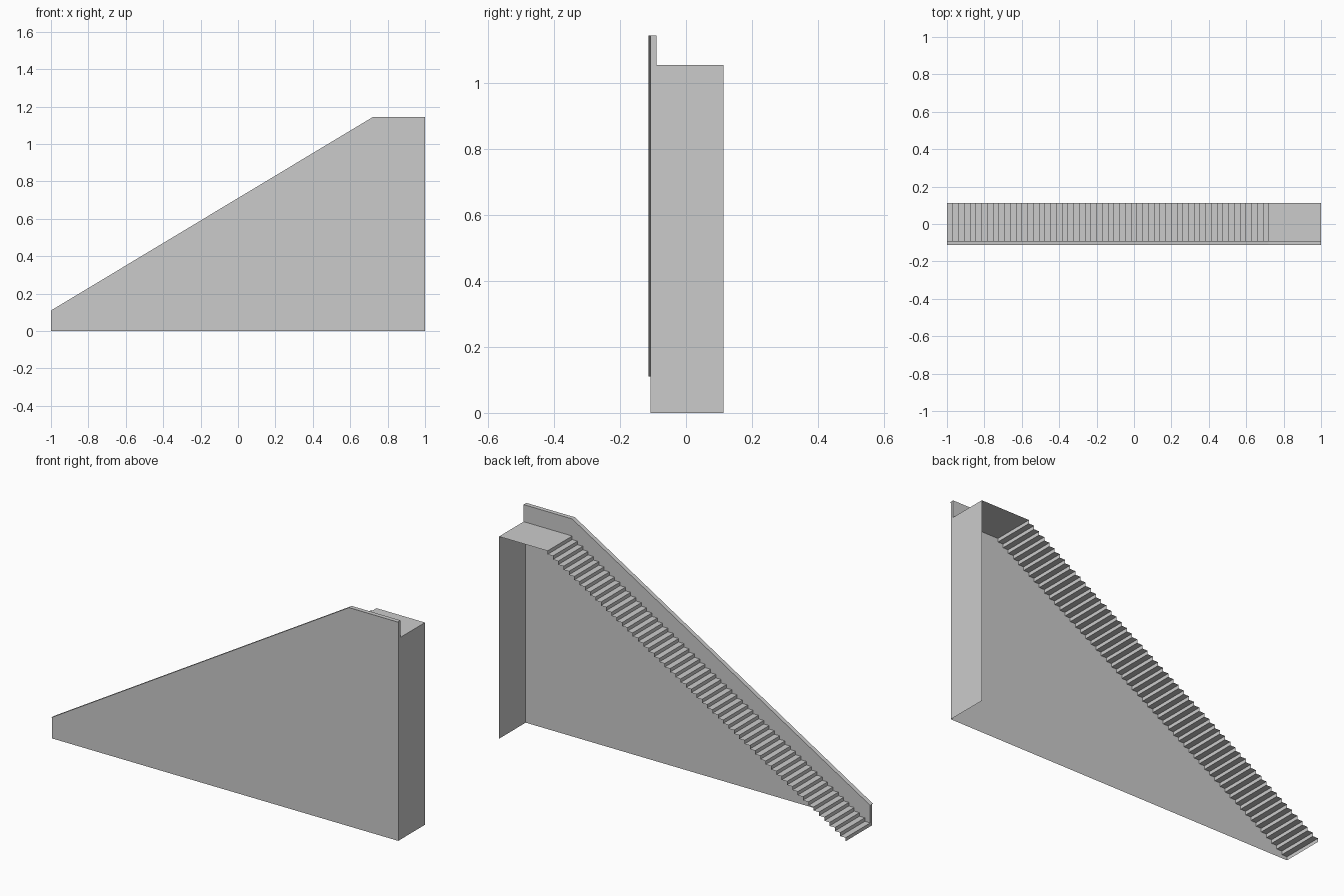
import bpy

if "Cube" in bpy.data.objects:
    bpy.data.objects.remove(bpy.data.objects["Cube"])

STEPS = 56
TOP, X0, X1, XP = 1.055, -1.0, 1.0, 0.72
RUN, RISE = (XP - X0) / STEPS, TOP / (STEPS + 1)
FRONT, INNER, BACK, LIP = -0.107, -0.09, 0.113, -0.113


def make(name, verts, faces):
    me = bpy.data.meshes.new(name)
    me.from_pydata(verts, [], faces)
    me.update()
    ob = bpy.data.objects.new(name, me)
    bpy.context.collection.objects.link(ob)
    return ob


def panel(name, profile, y):
    """Flat face from an xz profile."""
    return make(name, [(x, y, z) for x, z in profile], [list(range(len(profile)))])


def strip(name, path, y0, y1):
    """Sweep an open xz path along y as a thin folded sheet."""
    n = len(path)
    verts = [(x, y, z) for y in (y0, y1) for x, z in path]
    return make(name, verts, [(i, i + 1, n + i + 1, n + i) for i in range(n - 1)])


rail = [(X0, 0.11), (XP, 1.144), (X1, 1.144)]

# stair zigzag, rising to the landing
zigzag = [(X0, 0)]
for i in range(STEPS + 1):
    x = X0 + i * RUN
    zigzag += [(x, (i + 1) * RISE), (x + RUN if i < STEPS else X1, (i + 1) * RISE)]
strip("stair_and_landing", [(x, z) for x, z in zigzag], BACK, FRONT)

# tall side wall
panel("side_wall", [(X0, 0), (X1, 0)] + rail[::-1], FRONT)

# inner face of the parapet, following the steps
panel("parapet_inner_face", rail + zigzag[::-1], INNER)

# parapet cap with a slight overhang
strip("parapet_cap", rail, INNER, LIP)

# parapet ends
strip("parapet_low_end", [(X0, 0), (X0, 0.11)], INNER, FRONT)
strip("parapet_high_end", [(X1, 1.144), (X1, TOP)], INNER, FRONT)

# full-height end wall below the landing
strip("end_wall", [(X1, TOP), (X1, 0)], BACK, FRONT)
